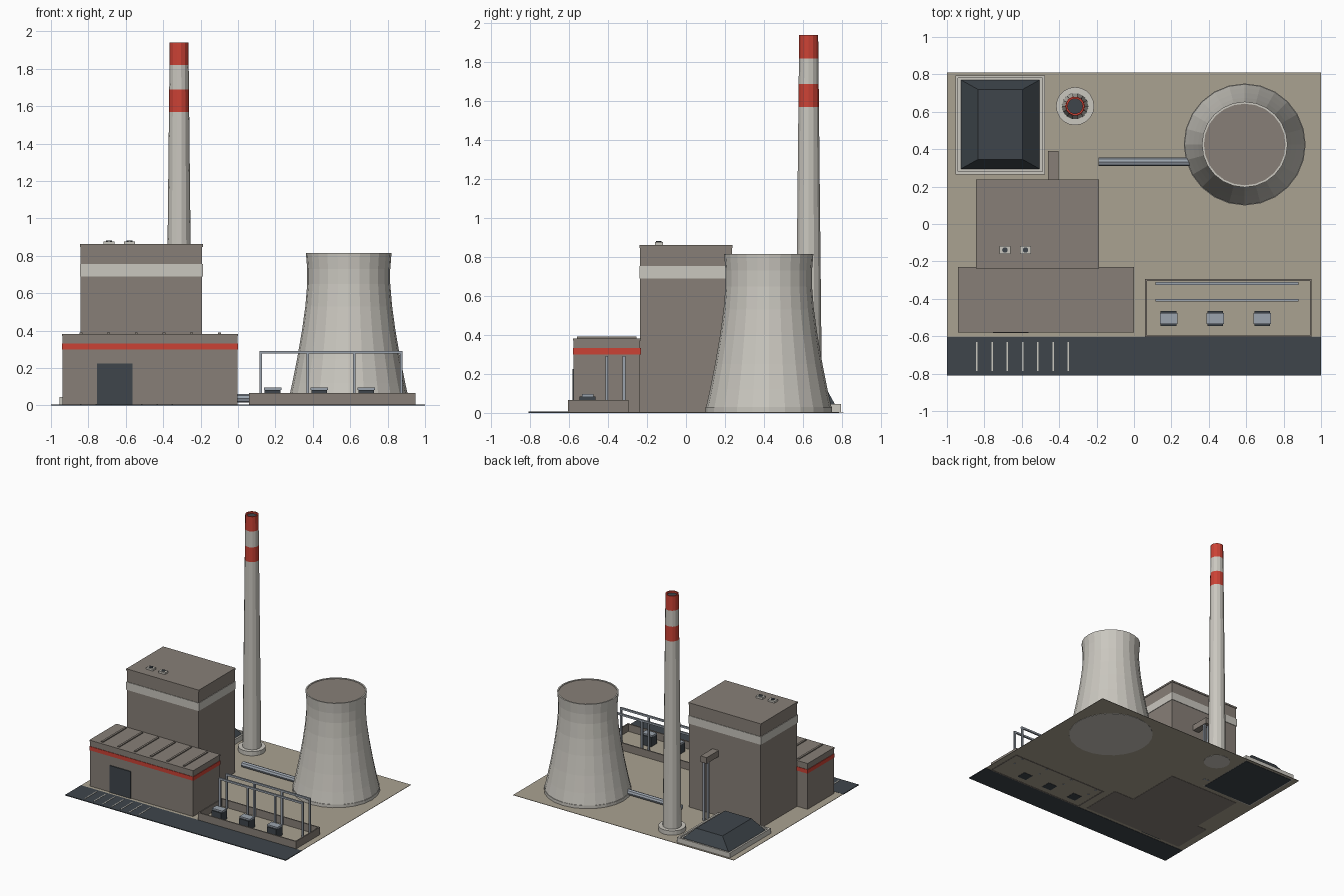
import bpy, bmesh, math

if "Cube" in bpy.data.objects:
    bpy.data.objects.remove(bpy.data.objects["Cube"])

def lin(c):
    return c / 12.92 if c <= 0.04045 else ((c + 0.055) / 1.055) ** 2.4

def mat(name, r, g, b):
    m = bpy.data.materials.new(name)
    m.diffuse_color = (lin(r / 255), lin(g / 255), lin(b / 255), 1)
    m.use_nodes = True
    m.node_tree.nodes["Principled BSDF"].inputs["Base Color"].default_value = m.diffuse_color
    return m

TAN = mat("tan_ground", 170, 162, 145)
SLATE = mat("dark_slate", 62, 69, 75)
TAUPE = mat("taupe_wall", 135, 127, 119)
CONCRETE = mat("light_concrete", 202, 199, 191)
RED = mat("warning_red", 203, 66, 53)
METAL = mat("grey_metal", 155, 163, 173)

def finish(name, bm, mats):
    bmesh.ops.recalc_face_normals(bm, faces=bm.faces)
    me = bpy.data.meshes.new(name)
    bm.to_mesh(me)
    bm.free()
    for m in mats:
        me.materials.append(m)
    ob = bpy.data.objects.new(name, me)
    bpy.context.collection.objects.link(ob)
    return ob

def box(name, x, y, z, m, taper=None):
    """Box from (min, max) ranges; taper gives the (x, y) inset of the top."""
    bm = bmesh.new()
    bmesh.ops.create_cube(bm, size=1)
    tx, ty = taper or (0, 0)
    for v in bm.verts:
        top = v.co.z > 0
        sx, sy = (1 if v.co.x > 0 else -1), (1 if v.co.y > 0 else -1)
        v.co = ((x[1] if sx > 0 else x[0]) - (sx * tx if top else 0),
                (y[1] if sy > 0 else y[0]) - (sy * ty if top else 0),
                z[1] if top else z[0])
    return finish(name, bm, [m])

def lathe(name, center, profile, sides, mats, pick=lambda z, flat: 0):
    """Revolve (radius, height) points; pick chooses a material per face."""
    bm = bmesh.new()
    rings = []
    for r, z in profile:
        rings.append([bm.verts.new((center[0] + r * math.cos(2 * math.pi * i / sides),
                                    center[1] + r * math.sin(2 * math.pi * i / sides), z))
                      for i in range(sides)])
    for a, b in zip(rings, rings[1:]):
        for i in range(sides):
            j = (i + 1) % sides
            bm.faces.new((a[i], a[j], b[j], b[i]))
    bm.faces.new(rings[0][::-1])
    bm.faces.new(rings[-1])
    bm.normal_update()
    for f in bm.faces:
        f.material_index = pick(f.calc_center_median().z, len(f.verts) > 4)
    return finish(name, bm, mats)

def grow(rng, d):
    return (rng[0] - d, rng[1] + d)

# Site ground, road and parking lines
box("ground", (-1, 1), (-0.605, 0.81), (0.002, 0.005), TAN)
box("road", (-1, 1), (-0.81, -0.605), (0.0, 0.006), SLATE)
for i in range(7):
    x = -0.84 + i * 0.0815
    box("parking_line", (x - 0.004, x + 0.004), (-0.785, -0.63), (0.006, 0.008), CONCRETE)

# Turbine hall with red band, roof slab, ribs and door
hx, hy = (-0.937, -0.003), (-0.577, -0.235)
box("turbine_hall", hx, hy, (0, 0.375), TAUPE)
box("hall_band", grow(hx, 0.004), grow(hy, 0.004), (0.30, 0.332), RED)
box("hall_roof", grow(hx, 0.004), grow(hy, 0.004), (0.372, 0.383), TAUPE)
for i in range(6):
    x = -0.84 + i * 0.148
    box("roof_rib", (x - 0.008, x + 0.008), (-0.56, -0.255), (0.383, 0.391), TAUPE)
box("hall_door", (-0.755, -0.565), (-0.584, -0.577), (0, 0.225), SLATE)

# Boiler house with pale band, roof slab and vents
bx, by = (-0.842, -0.192), (-0.235, 0.235)
box("boiler_house", bx, by, (0, 0.85), TAUPE)
box("boiler_band", grow(bx, 0.004), grow(by, 0.004), (0.69, 0.755), CONCRETE)
box("boiler_roof", grow(bx, 0.004), grow(by, 0.004), (0.848, 0.862), TAUPE)
for x in (-0.69, -0.58):
    box("roof_vent", (x - 0.03, x + 0.03), (-0.16, -0.118), (0.862, 0.877), CONCRETE)
    lathe("vent_fan", (x, -0.139), [(0.015, 0.877), (0.015, 0.882)], 10, [SLATE])

# Raised duct on legs behind the boiler house
box("rear_duct", (-0.46, -0.405), (0.235, 0.39), (0.49, 0.54), TAUPE)
for x in (-0.45, -0.417):
    box("duct_leg", (x - 0.008, x + 0.008), (0.352, 0.368), (0, 0.49), METAL)

# Chimney: footing, tapered banded shaft and dark mouth
cc = (-0.315, 0.63)
lathe("chimney_base", cc, [(0.102, 0), (0.102, 0.04)], 20, [CONCRETE])
heights = (0.04, 1.57, 1.69, 1.82, 1.94)
shaft = [(0.071 - 0.0108 * z, z) for z in heights] + [(0.04, 1.94), (0.04, 1.925)]

def shaft_color(z, flat):
    if flat:
        return 2 if z > 1 else 0
    return 1 if 1.57 < z < 1.69 or z > 1.82 else 0

lathe("chimney", cc, shaft, 14, [CONCRETE, RED, SLATE], shaft_color)

# Cooling tower: footing ring, waisted shell and recessed cap
tc = (0.592, 0.425)
lathe("tower_base", tc, [(0.326, 0), (0.326, 0.03)], 24, [CONCRETE])
shell = [(0.322, 0.03), (0.302, 0.12), (0.276, 0.25), (0.25, 0.40), (0.232, 0.53),
         (0.222, 0.65), (0.222, 0.73), (0.229, 0.815), (0.218, 0.815), (0.218, 0.81)]
lathe("cooling_tower", tc, shell, 24, [CONCRETE, TAUPE],
      lambda z, flat: 1 if flat and z > 0.5 else 0)

# Water pipe between the boiler house side and the tower
bpy.ops.mesh.primitive_cylinder_add(vertices=8, radius=0.023, depth=0.52,
                                    location=(0.07, 0.332, 0.038),
                                    rotation=(0, math.pi / 2, 0))
pipe = bpy.context.object
pipe.name = "water_pipe"
pipe.data.materials.append(METAL)

# Coal yard: kerbed pad and sloped pile
box("coal_pad", (-0.955, -0.475), (0.265, 0.795), (0.002, 0.035), CONCRETE)
for x in (-0.955, -0.49):
    box("coal_kerb_side", (x, x + 0.015), (0.265, 0.795), (0.002, 0.046), CONCRETE)
for y in (0.265, 0.78):
    box("coal_kerb_end", (-0.955, -0.475), (y, y + 0.015), (0.002, 0.046), CONCRETE)
box("coal_underlay", (-0.945, -0.485), (0.275, 0.785), (0, 0.03), SLATE)
box("coal_pile", (-0.925, -0.505), (0.295, 0.77), (0.035, 0.125), SLATE, (0.09, 0.05))

# Switchyard: low perimeter walls
for y in (-0.605, -0.305):
    box("yard_wall_long", (0.06, 0.95), (y, y + 0.01), (0, 0.066), TAUPE)
for x in (0.06, 0.94):
    box("yard_wall_short", (x, x + 0.01), (-0.605, -0.295), (0, 0.066), TAUPE)

# Transformers with metal lids
for x in (0.185, 0.435, 0.685):
    box("transformer", (x - 0.042, x + 0.042), (-0.546, -0.464), (0, 0.083), SLATE)
    box("transformer_lid", (x - 0.047, x + 0.047), (-0.535, -0.475), (0.083, 0.096), METAL)

# Power line gantries
for y in (-0.318, -0.407):
    box("gantry_beam", (0.115, 0.88), (y - 0.007, y + 0.007), (0.277, 0.292), METAL)
    for i in range(4):
        x = 0.122 + i * 0.25
        box("gantry_post", (x - 0.007, x + 0.007), (y - 0.007, y + 0.007), (0, 0.277), METAL)
